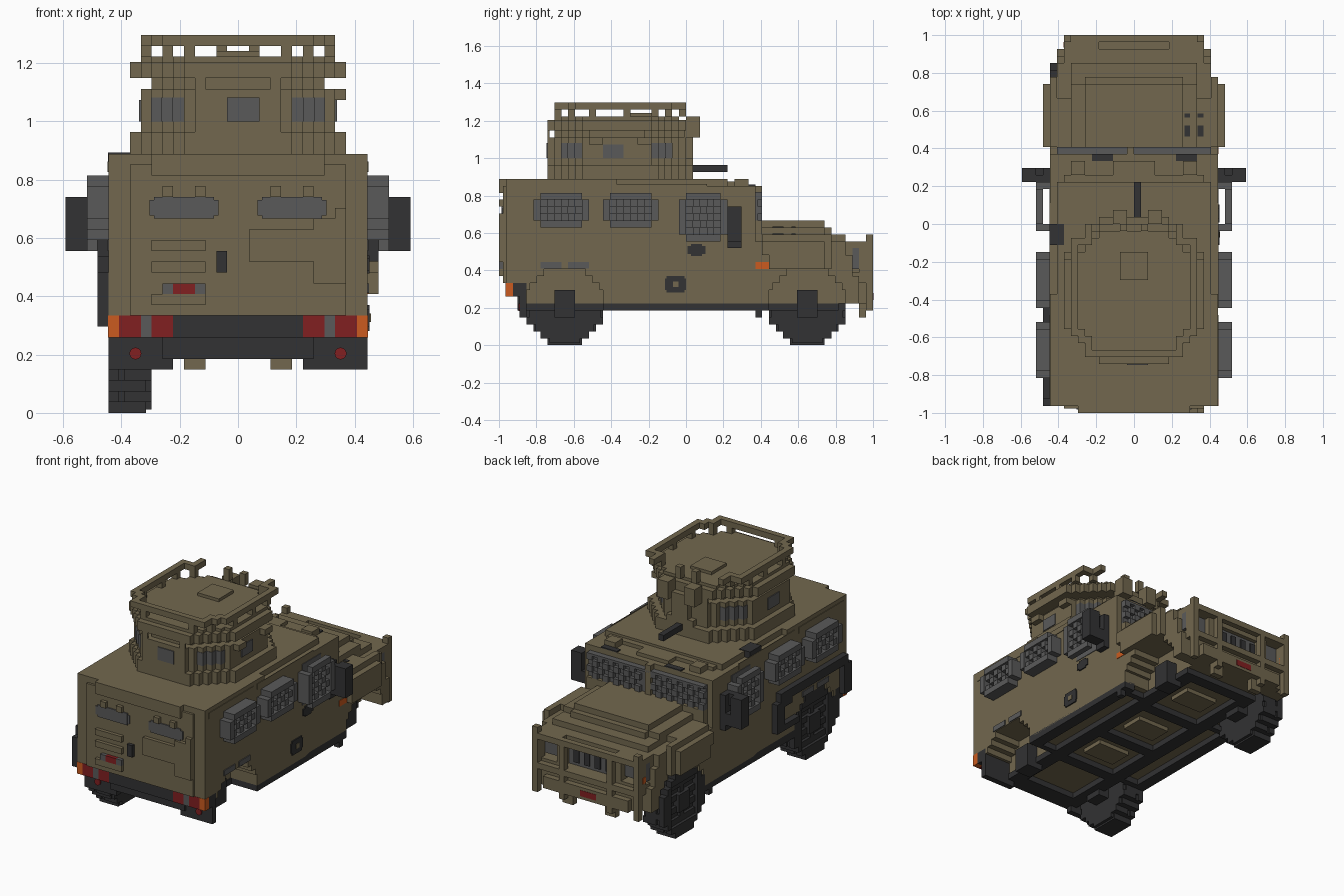
import bpy, bmesh, math
from mathutils import Vector

cube = bpy.data.objects.get("Cube")
if cube:
    bpy.data.objects.remove(cube, do_unlink=True)

V = 1 / 27  # size of one block


def material(name, r, g, b):
    m = bpy.data.materials.new(name)
    m.use_nodes = True
    m.diffuse_color = (r, g, b, 1)
    m.node_tree.nodes["Principled BSDF"].inputs["Base Color"].default_value = (r, g, b, 1)
    return m


KHAKI = material("khaki", .168, .137, .077)
DARK = material("dark rubber", .032, .032, .033)
GREY = material("grey", .102, .102, .102)
RED = material("red", .22, .014, .015)
ORANGE = material("orange", .6, .105, .014)


def part(name, mat, boxes, mirror=False):
    """Boxes are (x0, x1, y0, y1, z0, z1) in block units."""
    boxes = list(boxes)
    if mirror:
        boxes += [(-b[1], -b[0]) + tuple(b[2:]) for b in boxes]
    bm = bmesh.new()
    for b in boxes:
        vs = bmesh.ops.create_cube(bm, size=1)["verts"]
        for v in vs:
            v.co = Vector([(b[2 * i] + b[2 * i + 1]) / 2 + v.co[i] * (b[2 * i + 1] - b[2 * i])
                           for i in range(3)]) * V
    me = bpy.data.meshes.new(name)
    bm.to_mesh(me)
    bm.free()
    me.materials.append(mat)
    ob = bpy.data.objects.new(name, me)
    bpy.context.collection.objects.link(ob)


def octagon(hx, y0, y1, c, z0, z1):
    """Stepped octagon in rows along y."""
    out = []
    for y in range(y0, y1):
        w = hx - max(0, c - (y - y0), c - (y1 - 1 - y))
        out.append((-w, w, y, y + 1, z0, z1))
    return out


# Hull: core, upper flanks and stepped wheel arches
hull = [(-7, 7, -24, 23, 6, 16), (-12, 12, -26, 10, 11, 23), (-12, 12, -12, 12, 6, 11),
        (-11, 11, 10, 11, 11, 18), (-1, 0, 10, 11, 18, 23), (-12, 12, 10, 21, 11, 15),
        (-11, 11, 21, 23, 11, 15), (-12, 12, -26, -23, 9, 11), (-11, 11, 23, 24, 7, 13),
        (-12, 12, -26, -10, 23, 24), (-11, 11, -10, 6, 23, 24)]
for yc in (-17.5, 17.5):
    for s in (-1, 1):
        w = 11 if yc * s > 0 and s > 0 else 12
        for k, z in ((5, 8), (4, 9), (3, 10)):
            a, b = sorted((yc + s * k, yc + s * 5.5))
            hull += [(-w, -7, a, b, z, 11), (7, w, a, b, z, 11)]
part("hull", KHAKI, hull)
part("roof_details", KHAKI, [(7, 9, 7, 9, 23, 24), (-9, -7, 7, 9, 23, 24), (-3, 3, 7, 9, 23, 23.6),
                             (-10, 10, 5, 7, 23, 23.6)])
part("side_panels", KHAKI, [(12, 12.1, -25, -13, 22.3, 23.3), (12, 12.1, -12, 3, 22.3, 23.3)], True)

# Bonnet and front fenders
part("bonnet", KHAKI, [(-7, 7, 11, 20, 16, 18), (-9, 9, 11, 20, 15, 17), (-7, 7, 20, 21, 15, 17),
                       (-12, 12, 11, 18, 14, 16), (-9, 9, 20, 23, 14, 16), (-10, 10, 23, 24, 6, 15)])
part("front_fender", KHAKI, [(12, 13, 11, 20, 13, 15), (12, 13, 12, 20, 11, 13),
                             (11, 12, 18, 21, 15, 16)], True)
part("bonnet_vents", DARK, [(x, x + .8, y, y + d, z, z + .1)
                            for x, z in ((7.2, 17), (9.1, 16)) for y, d in ((12.5, 1.6), (15.2, .6))])
part("side_indicator", ORANGE, [(11.5, 12.1, 10, 12, 11, 12)])

# Front face: grille, lamps, bumper and brush guard
part("grille", GREY, [(-5, 5, 24, 24.3, 10, 14)])
part("headlamps", GREY, [(6, 10, 24, 25, 11, 14)], True)
part("headlamp_housings", KHAKI, [(9, 10, 25, 26, 9, 15), (5, 6, 24, 26, 9, 15), (5, 10, 24, 26, 14, 15),
                                  (5, 10, 24, 26, 9, 10.5)], True)
part("grille_slats", DARK, [(x, x + 1, 24.3, 24.5, 10.5, 13.5) for x in range(-5, 5, 2)])
part("front_bumper", KHAKI, [(-11, 11, 23, 25, 6, 10), (-9, 9, 25, 26, 6, 10), (-6, 6, 24, 25, 14, 15),
                             (3, 5, 25, 26, 4, 6), (-5, -3, 25, 26, 4, 6)])
part("brush_guard", KHAKI, [(-10, 10, 26, 27, 14, 15), (-10, 10, 26, 27, 9, 10), (-8, 8, 26, 27, 6, 8),
                            (9, 10, 26, 27, 5, 16), (-10, -9, 26, 27, 5, 16), (4, 5, 26, 27, 5, 15),
                            (-5, -4, 26, 27, 5, 15)])
part("front_marker", RED, [(-2, 1, 26.9, 27.05, 6.5, 7.5)])
part("front_indicator", ORANGE, [(-10.1, -9, 25.2, 26, 11, 12)])

# Windscreen with protective mesh
part("windscreen", GREY, [(-11, 11, 9.9, 10.4, 18, 22)])
part("windscreen_mesh", GREY, [(x, x + 1, 10.4, 11, z, z + 1)
                               for z in range(18, 22) for x in range(-11, 11) if (x + z) % 2 and x not in (-1, 0)]
     + [(-11, 11, 10, 11, 21.7, 22.1)])
part("wipers", DARK, [(-6, -3, 9, 10, 23, 23.2), (6, 9, 9, 10, 23, 23.2)])

# Side windows with standoff mesh
for name, a, b, z0 in (("rear", -22, -14, 17), ("middle", -12, -4, 17), ("front", -1, 6, 15)):
    inner = 13 if name == "front" else 12.6
    glass = 12.1 if name == "front" else 12.6
    part(name + "_side_window", GREY, [(11.9, glass, a, b, z0 + 1, 21), (11.9, glass, a + 1, b - 1, z0, 22)], True)
    mesh = [(12, 14, a, a + 1, z0 + 1, 21), (12, 14, b - 1, b, z0 + 1, 21),
            (inner, 14, a + 1, b - 1, 21, 22), (inner, 14, a + 1, b - 1, z0, z0 + 1)]
    mesh += [(inner, 13.7, y, y + 1, z, z + 1) for y in range(a + 1, b - 1)
             for z in range(z0 + 1, 21) if (y + z) % 2]
    part(name + "_window_mesh", GREY, mesh, True)

# Mirrors, fuel cap, lower hatch and roof box
part("wing_mirror", DARK, [(14, 16, 6, 8, 15, 20), (12, 14, 6, 7, 18, 20), (12, 14, 6, 8, 15, 17),
                           (12, 13, 6, 8, 14, 20)], True)
part("fuel_cap", DARK, [(11.9, 12.2, .2, 2.8, 13.2, 14.3), (11.9, 12.2, .7, 2.3, 12.9, 14.6)])
part("step_hatch", DARK, [(11.9, 12.2, -3, 0, 8, 9.6), (11.9, 12.2, -2.8, -.2, 7.6, 10)])
part("step_hatch_knob", KHAKI, [(12.1, 12.3, -1.9, -1.1, 8.4, 9.2)])
part("roof_box", DARK, [(-12.05, -10, -3, 0, 23, 24.1)])
part("arch_vent", GREY, [(11.9, 12.15, -21, -18, 11.1, 12), (11.9, 12.15, -17, -14, 11.1, 12)], True)

# Rear doors
part("rear_doors", KHAKI, [(-10, 10, -26.4, -26, 9, 23), (-8, 8, -27, -26, 22, 24), (-8, -3, -27, -26, 15, 16),
                           (-8, -3, -27, -26, 13, 14), (-8, -3, -27, -26, 10, 11), (1, 10, -27, -26, 14, 17),
                           (7, 10, -27, -26, 12, 18), (9, 10, -27, -26, 17, 19)]
     + [(x, x + 1, -27, -26, 20, 21) for x in (-7, -4, 3, 6)])
part("rear_windows", GREY, [(2.2, 7.8, -26.6, -26.3, 18, 20), (1.8, 8.2, -26.55, -26.3, 18.3, 19.7)], True)
part("rear_handle", DARK, [(-2, -1, -27, -26, 13, 15)])
part("plate_lamp", RED, [(-6, -4, -27, -26, 11, 12)])
part("plate_lamp_ends", GREY, [(-7, -6, -27, -26, 11, 12), (-4, -3, -27, -26, 11, 12)])

# Rear bumper, lamps and mud flaps
part("rear_bumper", DARK, [(-12, 12, -25, -24, 7, 9), (-6, 6, -26, -24, 7, 9), (-7, 7, -24.3, -23, 5, 7),
                           (-12, 12, -24, -23, 6, 9)])
for s in (-1, 1):
    for name, mat, a, b in (("rear_inner_lamp", RED, 6, 8), ("reverse_lamp", GREY, 8, 9),
                            ("rear_outer_lamp", RED, 9, 11), ("rear_indicator", ORANGE, 11, 12.05)):
        x0, x1 = sorted((s * a, s * b))
        part(name, mat, [(x0, x1, -26.05, -25, 7, 9)])
    part("mud_flap", DARK, [(min(s * 6, s * 12), max(s * 6, s * 12), -24, -23, 4, 7)])
    bpy.ops.mesh.primitive_cylinder_add(vertices=16, radius=.55 * V, depth=.2 * V, rotation=(math.pi / 2, 0, 0),
                                        location=(s * 9.5 * V, -24.1 * V, 5.5 * V))
    bpy.context.object.name = "rear_reflector"
    bpy.context.object.data.materials.append(RED)

# Chassis ladder frame, axle stubs and skirts
frame = [(s * 6 - 1.2, s * 6 + 1.2, -23, 22, 5, 6) for s in (-1, 1)]
frame += [(-6, 6, y, y + 2, 5, 6) for y in (-23, -13, -3, 8, 20)]
frame += [(s * 11 - 1, s * 11 + 1, -12, 12, 5, 6.3) for s in (-1, 1)]
frame += [(s * 9 - 3, s * 9 + 3, y, y + 1, 5, 6) for s in (-1, 1) for y in (-12, 10)]
part("chassis_frame", DARK, frame)
part("axles", DARK, [(6, 9, y, y + 3, 4, 8) for y in (-19, 16)] + [(11, 12, 10, 11, 4, 6)], True)
part("belly_plates", KHAKI, [(-3, 3, y, y + 4, 5.3, 6) for y in (-9, 1, 13)])

# Wheels on one side, blocky tread and recessed hub
half = [2.5, 3.5, 4.5, 5.5, 5.5, 5.5, 5.5, 5.5, 4.5, 3.5, 2.5]
for name, yc in (("rear_wheel", -17.5), ("front_wheel", 17.5)):
    boxes = []
    for z, h in enumerate(half):
        boxes.append((-11, -8, yc - h + .3, yc + h - .3, max(z, .3), min(z + 1, 10.7)))
        boxes.append((-11.5 + z % 2, -8.5 + z % 2 * .5, yc - h, yc + h, z, z + 1))
        hole = 3.5 if 2 <= z <= 8 else 0
        for a, b in ((yc - h, yc - hole), (yc + hole, yc + h)):
            boxes.append((-12, -11, a, b, z, z + 1))
    boxes += [(-12, -11, yc - 1.5, yc + 1.5, 4, 7), (-11.5, -11, yc - .5, yc + .5, 2, 9)]
    part(name, DARK, boxes)
part("arch_flare", DARK, [(-13, -12, -25, -7, 13, 14.5), (-13, -12, -8, -6, 8, 13), (-13, -12, -26, -24, 8, 13),
                          (-13, -12, -10, -8, 12, 13), (-13, -12, -12, -8, 8, 9)])

# Turret: stepped octagonal base, walls, collar and flat roof
part("turret_base", KHAKI, octagon(10, -20, 1, 5, 24, 26))
part("turret_wall", KHAKI, octagon(9, -20, 0, 5, 26, 30) + octagon(8, -19, -1, 5, 30, 31))
part("turret_collar", KHAKI, octagon(10, -20, 0, 5, 31, 32.5))
part("turret_roof", KHAKI, octagon(9, -19, -1, 4, 32.5, 33) + [(-2, 2, -8, -4, 33, 33.5)])
ribs = [(x, x + 1, y, y + .3, 26, 31) for x in (-4, 3) for y in (-20, -.3)]
ribs += [(9, 10, y, y + 2, 29, 30) for y in (-14, -7)]
part("turret_ribs", KHAKI, ribs)
panes = [(8.9, 9.15, -12, -9, 27, 29)]
for k in range(2, 5):
    panes += [(3 + k, 4 + k + .08, -20 + k - .08, -19 + k, 27, 29.2),
              (3 + k, 4 + k + .08, -1 - k, -k + .08, 27, 29.2)]
part("turret_windows", GREY, panes, True)
part("turret_rear_window", GREY, [(-1, 2, -20.15, -19.9, 27, 29.2)])

# Straight guard rails along the sides and rear, on short posts
part("side_rail", KHAKI, [(8, 9, -16, -2, 34, 35), (7, 8, -17, -15, 34, 35), (6, 7, -18, -16, 34, 35),
                          (6, 8, -3, -2, 34, 35), (6, 7, -2, 0, 34, 35)], True)
part("rear_rail", KHAKI, [(-7, 7, -19, -18, 34, 35)])
part("rail_posts", KHAKI, [(4, 5, -19, -18, 33, 34), (8, 9, -14, -13, 33, 34), (8, 9, -9, -8, 33, 34),
                           (8, 9, -5, -4, 33, 34), (6, 7, -17, -16, 33, 34), (6, 7, -3, -2, 33, 34),
                           (1, 2, -1, 0, 33, 35)], True)

# Gun and its shield
part("gun_shield", KHAKI, [(-3, -1, 0, 2, 30, 33), (2, 4, 0, 2, 30, 33), (-2, 3, 0, 1, 24, 27), (-1, 2, -1, 1, 27, 31)])
part("gun_barrel", DARK, [(0, 1, 1, 6, 25, 26)])
